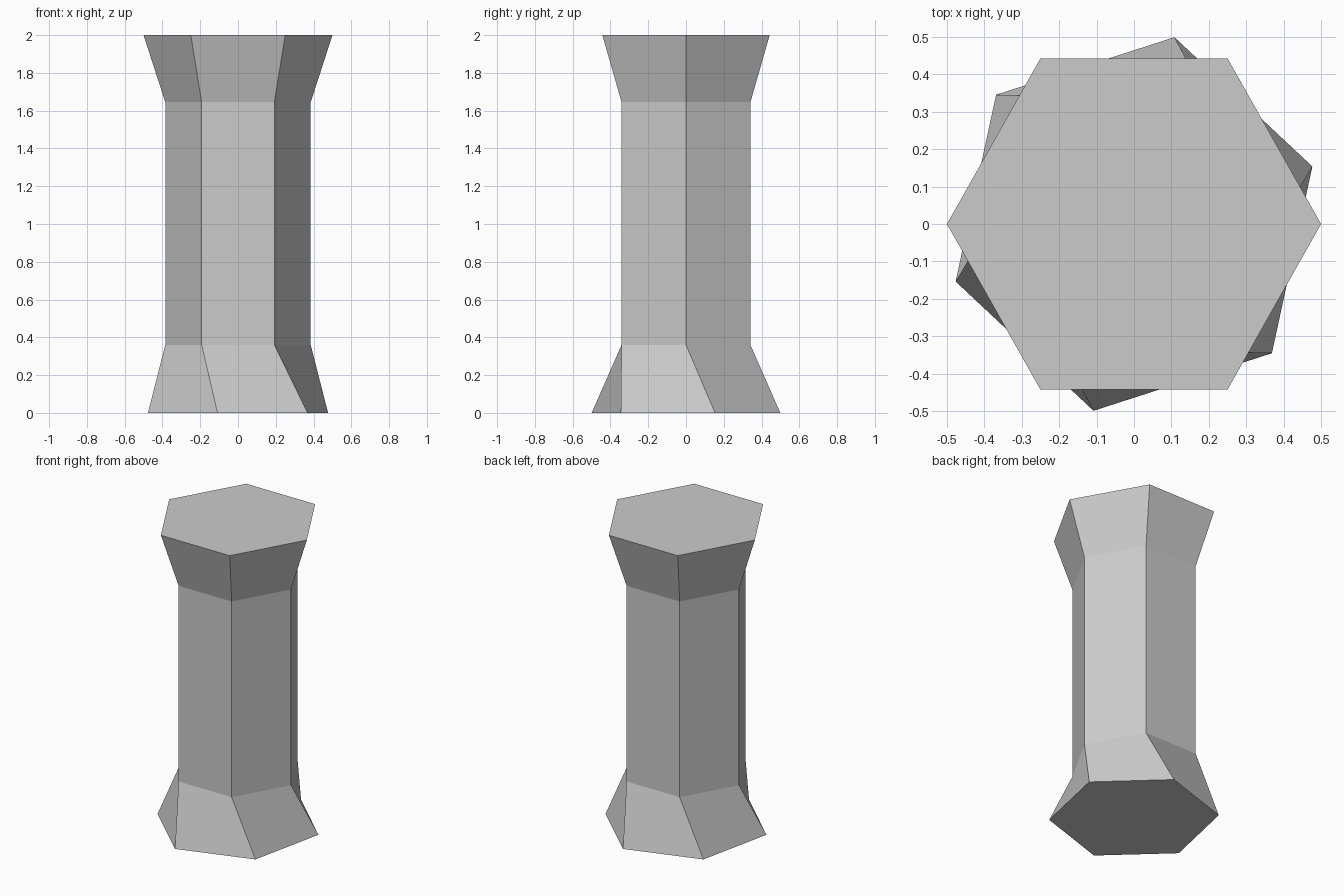
import bpy
import bmesh
from math import cos, sin, radians

cube = bpy.data.objects.get("Cube")
if cube:
    bpy.data.objects.remove(cube, do_unlink=True)

SIDES = 6
DEPTH_STRETCH = 1.023

# Plain stone grey
grey = bpy.data.materials.new("light_grey")
grey.use_nodes = True
colour = (0.6, 0.6, 0.6, 1)
grey.diffuse_color = colour
grey.node_tree.nodes["Principled BSDF"].inputs["Base Color"].default_value = colour


def add_ring(bm, height, radius, twist):
    """Six-sided ring, turned about the vertical axis."""
    ring = []
    for i in range(SIDES):
        a = radians(360 / SIDES * i + twist)
        ring.append(bm.verts.new((radius * cos(a), radius * sin(a) * DEPTH_STRETCH, height)))
    return ring


# Column: twisted flared foot, straight shaft, flared head
bm = bmesh.new()
profile = [(0, 0.5, 17.5), (0.36, 0.385, 0), (1.645, 0.385, 0), (2, 0.5, 0)]
rings = [add_ring(bm, *p) for p in profile]

for low, high in zip(rings, rings[1:]):
    for i in range(SIDES):
        j = (i + 1) % SIDES
        bm.faces.new((high[i], low[i], low[j], high[j]))

# End caps
bm.faces.new(rings[0][::-1])
bm.faces.new(rings[-1])

mesh = bpy.data.meshes.new("column")
bm.to_mesh(mesh)
bm.free()
mesh.materials.append(grey)
column = bpy.data.objects.new("column", mesh)
bpy.context.collection.objects.link(column)
